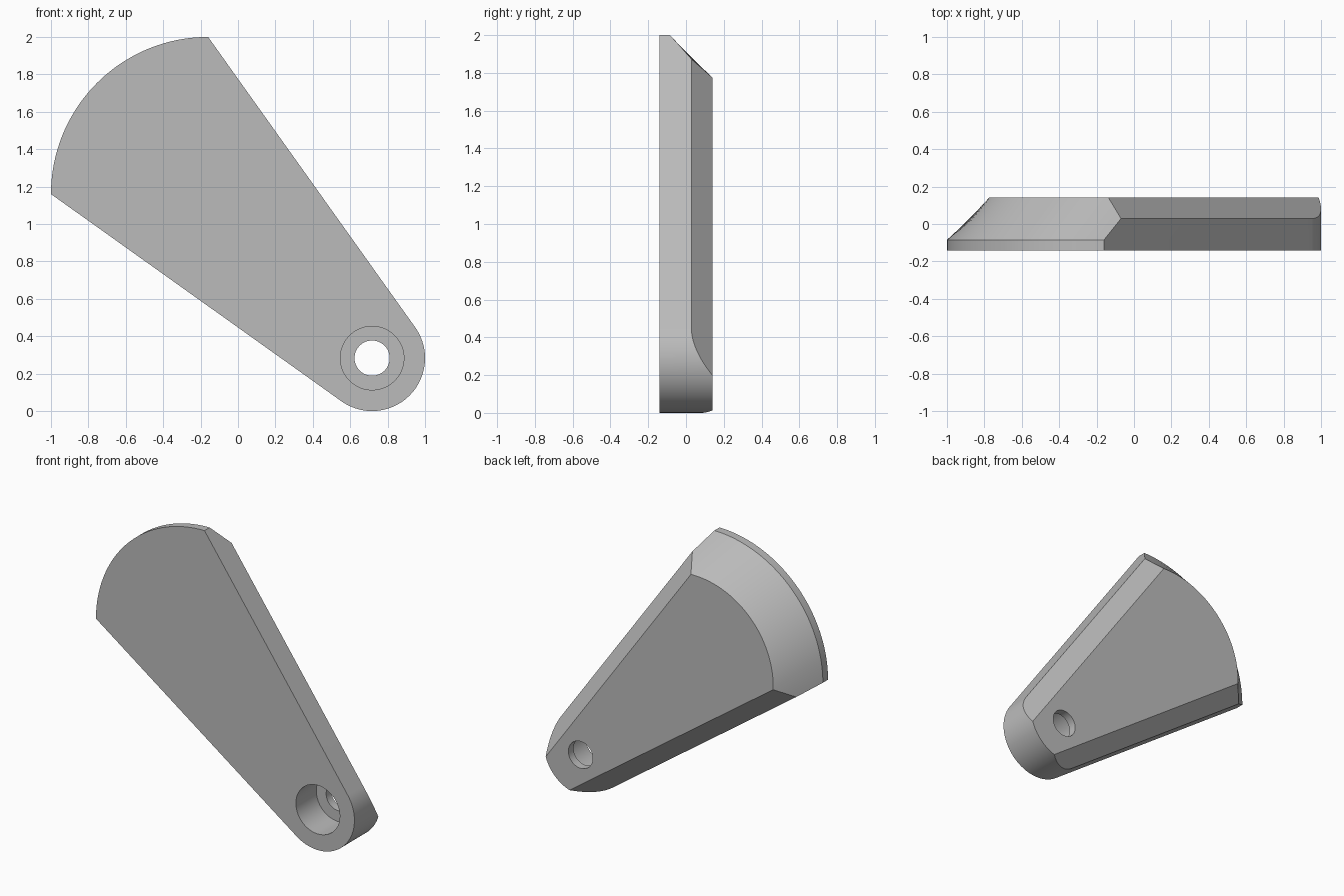
import bpy, bmesh
from math import sin, cos, acos, atan2, hypot, pi, radians
from mathutils import Vector

default = bpy.data.objects.get("Cube")
if default:
    bpy.data.objects.remove(default, do_unlink=True)

HALF = 0.1415                 # half thickness
PX, PZ, BOSS_R = 0.717, 0.283, 0.283    # pivot end
CX, CZ, ARC_R = -0.16, 1.16, 0.84       # wide rounded end
LIP, BEVEL = 0.057, 0.113     # straight rim of the arc, side bevel
STEPS = 48

# Outward direction of the right side, tangent to the pivot end
dx, dz = PX - CX, PZ - (CZ + ARC_R)
side = atan2(dz, dx) + acos(-BOSS_R / hypot(dx, dz))
mirror_side = 1.5 * pi - side
reach = cos(side) * (PX - CX) + sin(side) * (PZ - CZ) + BOSS_R


def arc(cx, cz, r, start, end):
    angles = [start + (end - start) * i / STEPS for i in range(STEPS + 1)]
    return [(cx + r * cos(a), cz + r * sin(a)) for a in angles]


def outline(r):
    start = side + acos(reach / r)
    return (arc(CX, CZ, r, start, 1.5 * pi - start)
            + arc(PX, PZ, BOSS_R, mirror_side - 2 * pi, side))


# Body: outline lofted from front to back, with a conical arc edge
bm = bmesh.new()
rings = []
for y, r in ((-HALF, ARC_R), (-HALF + LIP, ARC_R), (HALF, ARC_R - 2 * HALF + LIP)):
    rings.append([bm.verts.new((x, y, z)) for x, z in outline(r)])
bm.faces.new(rings[0])
bm.faces.new(rings[-1][::-1])
for a, b in zip(rings, rings[1:]):
    for i in range(len(a)):
        j = (i + 1) % len(a)
        bm.faces.new((a[i], a[j], b[j], b[i]))

# Flat bevels along both long sides at the back
for angle in (side, mirror_side):
    out = Vector((cos(angle), 0, sin(angle)))
    point = Vector((PX, HALF - BEVEL, PZ)) + out * BOSS_R
    cut = bmesh.ops.bisect_plane(
        bm, geom=bm.verts[:] + bm.edges[:] + bm.faces[:], dist=1e-5,
        plane_co=point, plane_no=out + Vector((0, 1, 0)), clear_outer=True)
    rim = [e for e in cut["geom_cut"] if isinstance(e, bmesh.types.BMEdge)]
    bmesh.ops.contextual_create(bm, geom=rim)
bmesh.ops.recalc_face_normals(bm, faces=bm.faces[:])

mesh = bpy.data.meshes.new("lever_plate")
bm.to_mesh(mesh)
bm.free()
plate = bpy.data.objects.new("lever_plate", mesh)
bpy.context.collection.objects.link(plate)

grey = bpy.data.materials.new("plain_grey")
grey.use_nodes = True
grey.diffuse_color = (0.5, 0.5, 0.5, 1)
grey.node_tree.nodes["Principled BSDF"].inputs["Base Color"].default_value = (0.5, 0.5, 0.5, 1)
mesh.materials.append(grey)

# Counterbore from the front, then the narrow through hole
for name, radius, y0, y1 in (("counterbore", 0.17, -0.3, HALF - LIP),
                             ("through_hole", 0.094, 0, 0.3)):
    bpy.ops.mesh.primitive_cylinder_add(
        vertices=64, radius=radius, depth=y1 - y0,
        location=(PX, (y0 + y1) / 2, PZ), rotation=(radians(90), 0, 0))
    cutter = bpy.context.object
    cutter.name = name
    cutter.hide_render = True
    cutter.data.materials.append(grey)
    bpy.context.view_layer.objects.active = plate
    mod = plate.modifiers.new(name, "BOOLEAN")
    mod.operation = "DIFFERENCE"
    mod.solver = "EXACT"
    mod.object = cutter
    bpy.ops.object.modifier_apply(modifier=mod.name)
    bpy.data.objects.remove(cutter, do_unlink=True)

bpy.ops.object.select_all(action="DESELECT")
plate.select_set(True)
bpy.context.view_layer.objects.active = plate
bpy.ops.object.shade_smooth_by_angle(angle=radians(20))
